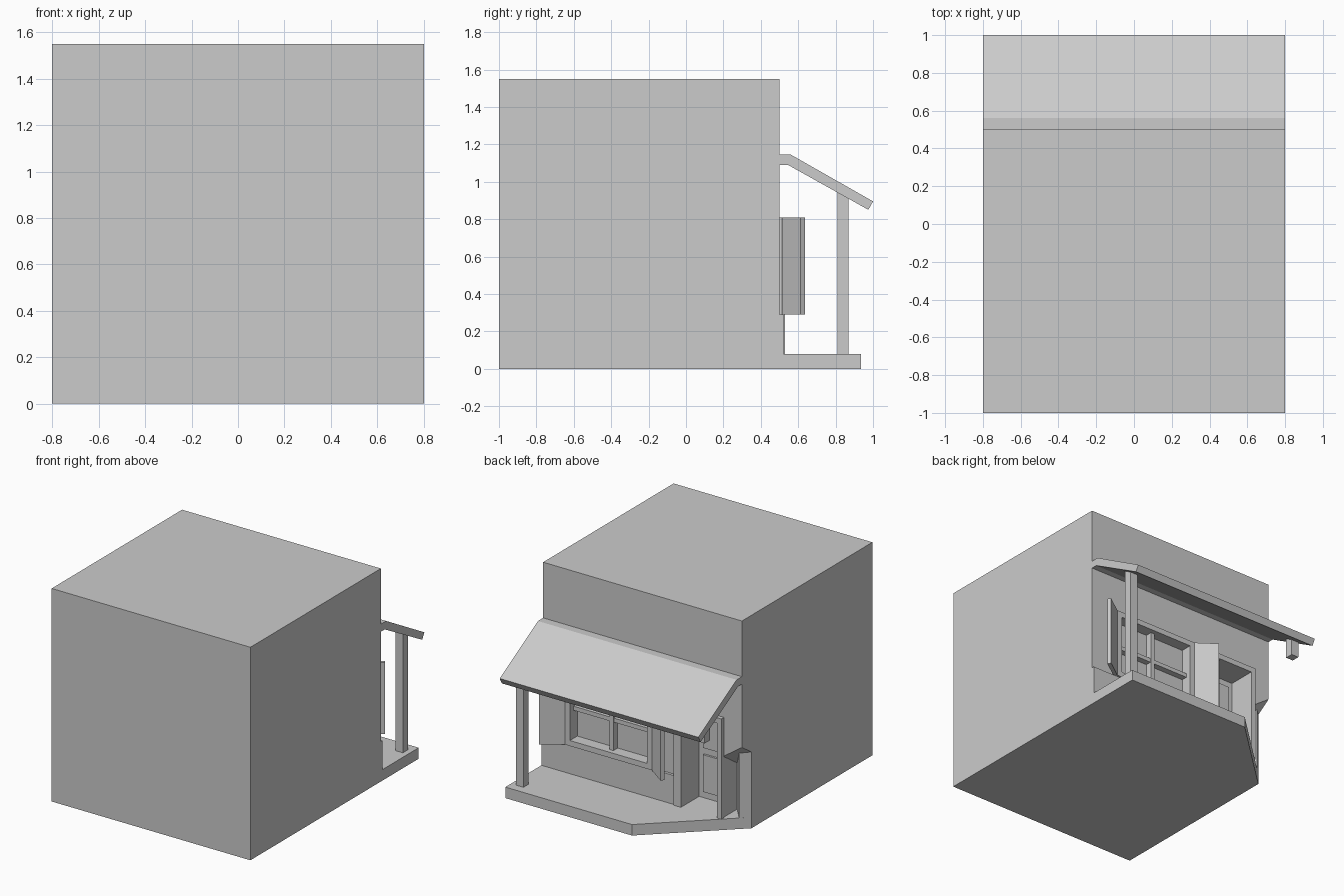
import bpy, bmesh
from mathutils import Vector

if "Cube" in bpy.data.objects:
    bpy.data.objects.remove(bpy.data.objects["Cube"])


def mesh_obj(name, bm):
    bmesh.ops.recalc_face_normals(bm, faces=bm.faces)
    me = bpy.data.meshes.new(name)
    bm.to_mesh(me)
    bm.free()
    ob = bpy.data.objects.new(name, me)
    bpy.context.collection.objects.link(ob)
    return ob


def loft(name, low, high):
    """Solid between two matching point loops."""
    bm = bmesh.new()
    a = [bm.verts.new(p) for p in low]
    b = [bm.verts.new(p) for p in high]
    bm.faces.new(a)
    bm.faces.new(b)
    n = len(a)
    for i in range(n):
        j = (i + 1) % n
        bm.faces.new((a[i], a[j], b[j], b[i]))
    return mesh_obj(name, bm)


def prism(name, pts, z0, z1):
    return loft(name, [(x, y, z0) for x, y in pts], [(x, y, z1) for x, y in pts])


def box(name, x0, x1, y0, y1, z0, z1):
    return prism(name, [(x0, y0), (x1, y0), (x1, y1), (x0, y1)], z0, z1)


def cut(ob, cutter):
    m = ob.modifiers.new("cut", "BOOLEAN")
    m.operation, m.solver, m.object = "DIFFERENCE", "EXACT", cutter
    bpy.context.view_layer.update()
    dg = bpy.context.evaluated_depsgraph_get()
    me = bpy.data.meshes.new_from_object(ob.evaluated_get(dg))
    ob.modifiers.clear()
    ob.data = me
    bpy.data.objects.remove(cutter)


# Building block
body = box("building", -0.8, 0.8, -1, 0.5, 0, 1.55)

# Door alcove and window recess
cut(body, box("alcove_cutter", -0.62, -0.33, 0.32, 0.6, 0.04, 0.77))
cut(body, box("window_cutter", -0.06, 0.56, 0.45, 0.6, 0.33, 0.77))

# Chamfered lower corner with a sloping corbel above
notch = [(-0.8, 0.39), (-0.74, 0.446), (-0.65, 0.34), (-0.65, 0.6), (-0.85, 0.6), (-0.85, 0.343)]
cut(body, loft("corner_cutter", [(x, y, -0.1) for x, y in notch],
               [(x, y, 0.63 - 0.7 * (x + 0.8) + 0.68 * (y - 0.5)) for x, y in notch]))

# Porch floor with a cut corner
prism("porch_floor", [(0.8, 0.5), (0.8, 0.935), (-0.22, 0.935), (-0.8, 0.39),
                      (-0.6, 0.3), (-0.3, 0.3), (-0.3, 0.5)], 0, 0.08)

# Porch roof, extruded from its side profile
roof = [(0.5, 1.145), (0.56, 1.145), (1.0, 0.895), (0.975, 0.85), (0.545, 1.09), (0.5, 1.09)]
loft("porch_roof", [(-0.8, y, z) for y, z in roof], [(0.8, y, z) for y, z in roof])

# Post and the short hanging stub at the open corner
def post(name, x, z0):
    side = [(0.81, z0), (0.87, z0), (0.87, 0.912), (0.81, 0.945)]
    loft(name, [(x - 0.03, y, z) for y, z in side], [(x + 0.03, y, z) for y, z in side])

post("porch_post", 0.73, 0.08)
post("hanging_stub", -0.73, 0.79)

# Panel under the window
box("lower_wall_panel", -0.27, 0.8, 0.5, 0.52, 0.08, 0.29)

# Window frame and glazing bars
for s, (x0, x1) in {"left": (-0.1, -0.06), "right": (0.56, 0.6)}.items():
    box("window_jamb_" + s, x0, x1, 0.5, 0.535, 0.29, 0.81)
box("window_sill", -0.06, 0.56, 0.5, 0.535, 0.29, 0.33)
box("window_head", -0.06, 0.56, 0.5, 0.535, 0.77, 0.81)
box("window_bar_upright", 0.235, 0.265, 0.45, 0.5, 0.33, 0.77)
box("window_bar_cross", -0.06, 0.56, 0.45, 0.495, 0.535, 0.565)

# Half-open shutters, mirrored about the window centre
for name, s in (("shutter_right", 1), ("shutter_left", -1)):
    pts = [(0.35, 0.535), (0.365, 0.512), (0.505, 0.612), (0.49, 0.635)]
    prism(name, [(0.25 + s * x, y) for x, y in pts], 0.29, 0.81)

# Alcove surround and door
box("alcove_jamb_inner", -0.33, -0.27, 0.5, 0.53, 0.08, 0.81)
box("alcove_jamb_outer", -0.655, -0.62, 0.5, 0.53, 0.08, 0.81)
box("alcove_head", -0.62, -0.33, 0.5, 0.53, 0.77, 0.81)
box("door_lower_panel", -0.58, -0.37, 0.32, 0.335, 0.13, 0.4)
box("door_upper_panel", -0.58, -0.37, 0.32, 0.335, 0.45, 0.72)
